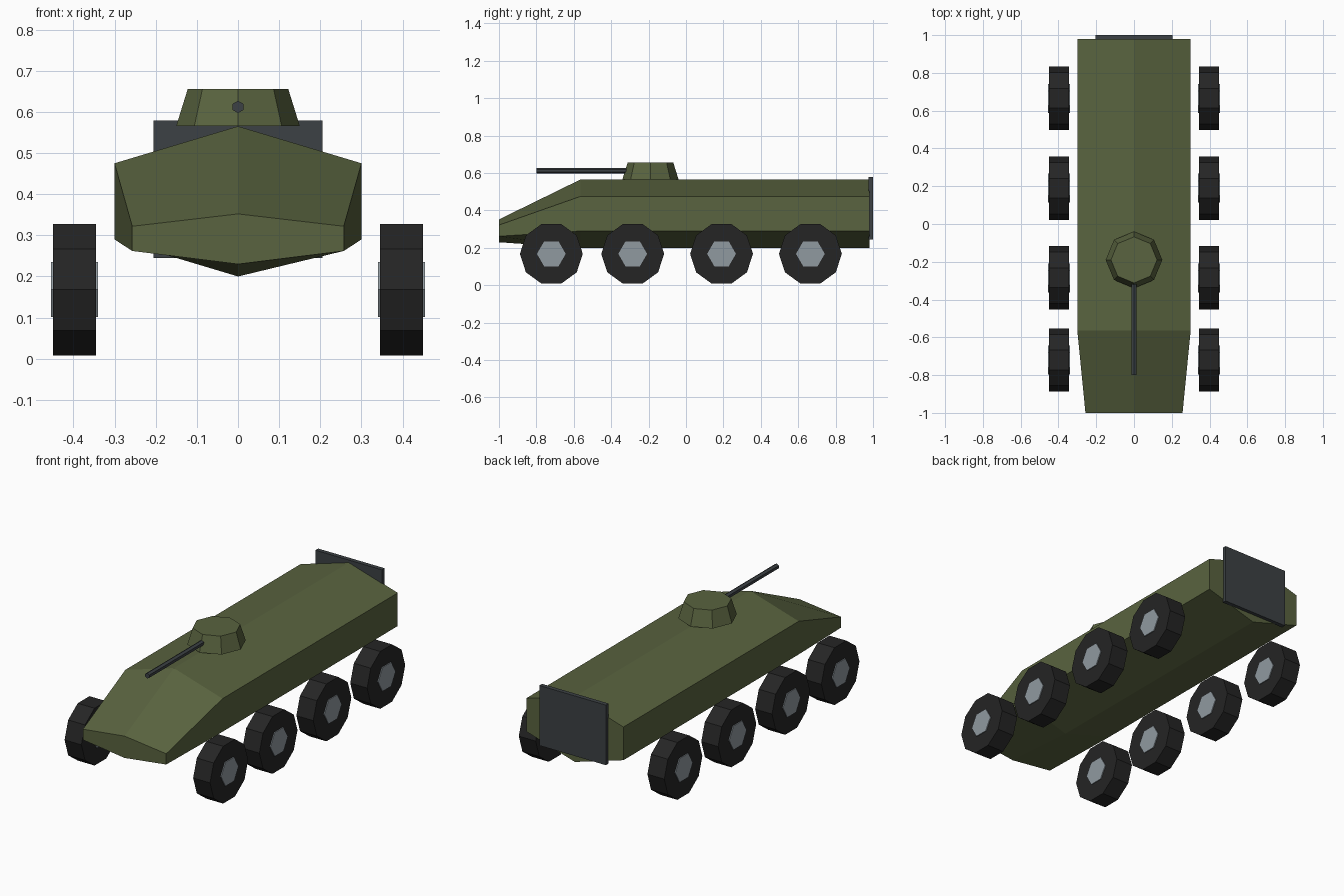
import bpy
import bmesh
from math import pi
from mathutils import Matrix

old = bpy.data.objects.get("Cube")
if old:
    bpy.data.objects.remove(old, do_unlink=True)


def material(name, rgb):
    m = bpy.data.materials.new(name)
    m.use_nodes = True
    m.diffuse_color = (*rgb, 1)
    bsdf = m.node_tree.nodes["Principled BSDF"]
    bsdf.inputs["Base Color"].default_value = (*rgb, 1)
    bsdf.inputs["Roughness"].default_value = 0.8
    return m


olive = material("olive paint", (0.10, 0.125, 0.05))
rubber = material("black rubber", (0.018, 0.018, 0.018))
steel = material("hub steel", (0.28, 0.32, 0.35))
gunmetal = material("dark gunmetal", (0.045, 0.053, 0.058))


def finish(name, bm, mat):
    bmesh.ops.recalc_face_normals(bm, faces=bm.faces)
    mesh = bpy.data.meshes.new(name)
    bm.to_mesh(mesh)
    bm.free()
    mesh.materials.append(mat)
    ob = bpy.data.objects.new(name, mesh)
    bpy.context.collection.objects.link(ob)
    return ob


def cylinder(name, mat, centre, sides, r1, r2, depth, turn=Matrix()):
    bm = bmesh.new()
    bmesh.ops.create_cone(bm, cap_ends=True, segments=sides, radius1=r1,
                          radius2=r2, depth=depth,
                          matrix=Matrix.Translation(centre) @ turn)
    return finish(name, bm, mat)


# Hull: six-sided sections lofted from the nose to the tail
def section(y, half, ridge, shoulder, sill, keel):
    return [(0, y, ridge), (half, y, shoulder), (half, y, sill),
            (0, y, keel), (-half, y, sill), (-half, y, shoulder)]


bm = bmesh.new()
rings = [[bm.verts.new(p) for p in section(*s)] for s in (
    (-1.0, 0.257, 0.352, 0.322, 0.262, 0.23),
    (-0.565, 0.3, 0.565, 0.475, 0.29, 0.2),
    (0.98, 0.3, 0.565, 0.475, 0.29, 0.2))]
for a, b in zip(rings, rings[1:]):
    for i in range(6):
        j = (i + 1) % 6
        bm.faces.new((a[i], a[j], b[j], b[i]))
bm.faces.new(rings[0])
bm.faces.new(rings[-1])
finish("hull", bm, olive)

# Turret and gun
cylinder("turret", olive, (0, -0.19, 0.611), 8, 0.15, 0.122, 0.09)
cylinder("gun_barrel", gunmetal, (0, -0.55, 0.612), 6, 0.015, 0.015, 0.5,
         Matrix.Rotation(pi / 2, 4, "X"))

# Rear ramp plate
bm = bmesh.new()
bmesh.ops.create_cube(bm, size=1, matrix=Matrix.Translation((0, 0.988, 0.412))
                      @ Matrix.Diagonal((0.41, 0.024, 0.335, 1)))
finish("rear_ramp", bm, gunmetal)

# Wheels, with a vertex of each polygon at the top
axle = Matrix.Rotation(pi / 2, 4, "Y")
for side, sx in (("left", 1), ("right", -1)):
    for n, y in enumerate((-0.72, -0.285, 0.19, 0.665), 1):
        centre = (sx * 0.397, y, 0.168)
        for part, mat, sides, r, width in (
                ("tyre", rubber, 10, 0.168, 0.104),
                ("hub", steel, 6, 0.077, 0.114)):
            start = Matrix.Rotation(pi / 2 if sides % 4 == 0 else 0, 4, "Z")
            ob = cylinder(f"{side}_{part}_{n}", mat, centre, sides, r, r,
                          width, axle @ start)
